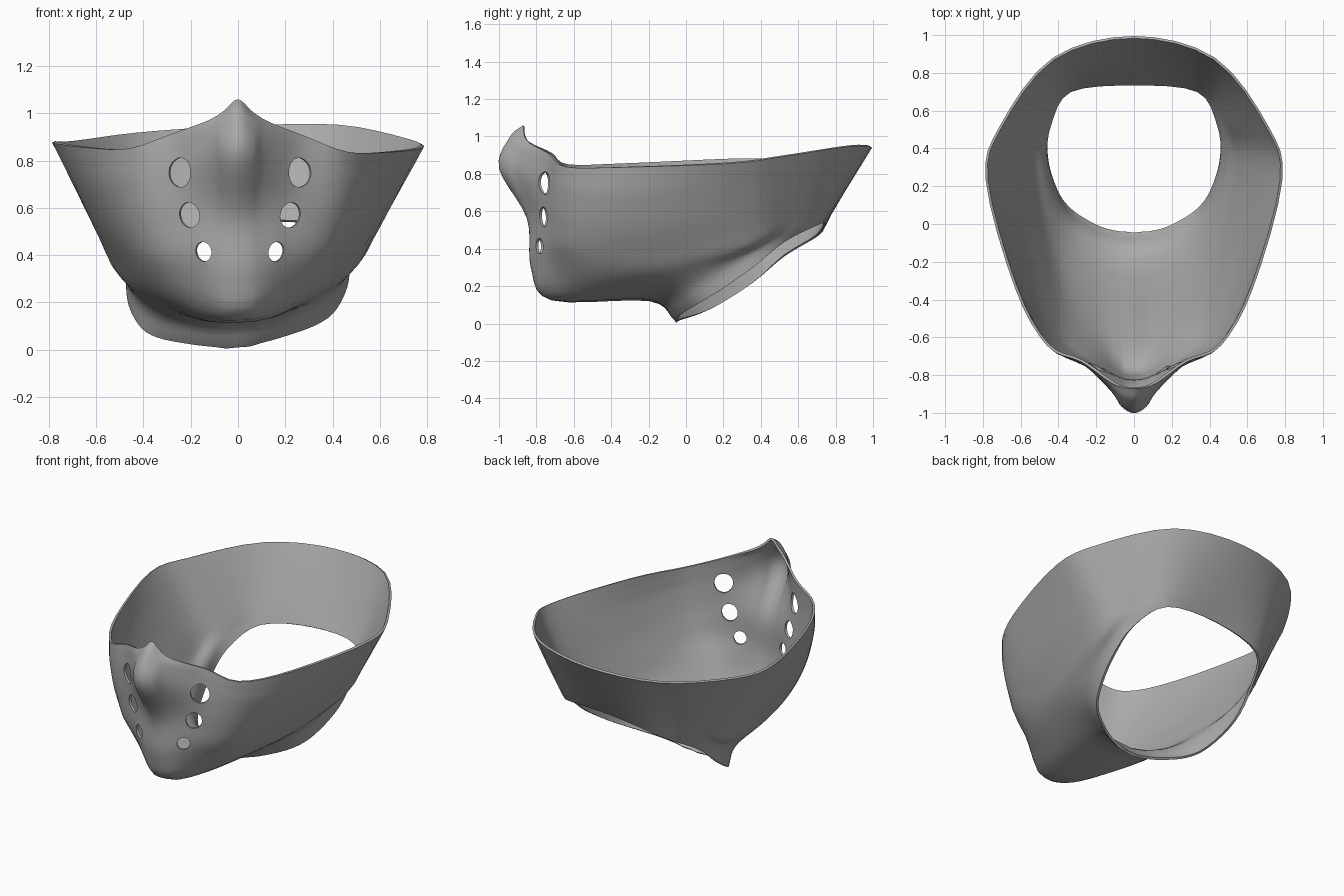
import bpy, bmesh, math
from mathutils import Vector

default = bpy.data.objects.get("Cube")
if default:
    bpy.data.objects.remove(default, do_unlink=True)

# Single plain colour
grey = bpy.data.materials.new("plain grey")
grey.use_nodes = True
COLOUR = (0.4, 0.4, 0.4, 1)
grey.diffuse_color = COLOUR
grey.node_tree.nodes["Principled BSDF"].inputs["Base Color"].default_value = COLOUR


def catmull(a, b, c, d, t):
    """Smooth point between b and c."""
    return b + 0.5 * t * (c - a + t * (2 * a - 5 * b + 4 * c - d + t * (3 * (b - c) + d - a)))


def smooth_open(pts, steps):
    ext = [2 * pts[0] - pts[1], *pts, 2 * pts[-1] - pts[-2]]
    out = [catmull(*ext[i:i + 4], s / steps) for i in range(len(pts) - 1) for s in range(steps)]
    return out + [pts[-1]]


def smooth_closed(pts, steps):
    n = len(pts)
    return [catmull(*(pts[(i + k) % n] for k in (-1, 0, 1, 2)), s / steps)
            for i in range(n) for s in range(steps)]


# Upper rim and neck opening, from front centre round the left side to back centre
rim = [(0, -.87, 1.06), (.06, -.865, 1.01), (.13, -.835, .967), (.28, -.73, .91), (.46, -.645, .845),
       (.63, -.34, .845), (.785, .23, .865), (.71, .52, .885), (.43, .88, .93), (0, .995, .94)]
neck = [(0, -.055, .01), (.05, -.05, .01), (.1, -.045, .02), (.2, -.015, .04), (.34, .07, .08),
        (.42, .18, .14), (.47, .36, .26), (.45, .53, .4), (.34, .71, .5), (0, .745, .535)]

# Face contours between them, front half only
bridge = [(0, -.94, 1), (.065, -.92, .96), (.125, -.865, .925), (.265, -.745, .85), (.46, -.645, .79), (.62, -.34, .77)]
nose = [(0, -1, .83), (.065, -.965, .82), (.115, -.89, .8), (.25, -.76, .73), (.46, -.64, .7), (.6, -.33, .67)]
lip = [(0, -.85, .56), (.05, -.843, .565), (.1, -.82, .57), (.21, -.765, .56), (.43, -.63, .53), (.55, -.28, .51)]
chin = [(0, -.83, .3), (.05, -.825, .305), (.1, -.805, .32), (.19, -.75, .35), (.39, -.58, .37), (.495, -.18, .38)]
jaw = [(0, -.72, .125), (.04, -.715, .125), (.08, -.7, .13), (.17, -.62, .155), (.35, -.41, .24), (.46, -.06, .295)]
throat = [(0, -.2, .125), (.05, -.2, .125), (.1, -.19, .125), (.2, -.15, .14), (.335, -.04, .18),
          (.425, .13, .235), (.48, .33, .34)]

# The back of the band runs almost straight from rim to neck
rows = [[Vector(p) for p in rim]]
for contour, blend in zip((bridge, nose, lip, chin, jaw, throat), (.1, .23, .43, .62, .78, .9)):
    row = [Vector(p) for p in contour]
    row += [Vector(a).lerp(Vector(b), blend) for a, b in zip(rim[len(row):], neck[len(row):])]
    rows.append(row)
rows.append([Vector(p) for p in neck])

# Mirror every contour into a ring, with the neck and back rim slightly askew
rings = []
for i, row in enumerate(rows):
    ring = row + [Vector((-p.x, p.y, p.z)) for p in row[-2:0:-1]]
    down = i / (len(rows) - 1)
    for p in ring:
        tilt = 0.1 * down ** 2 - 0.015 + 0.08 * max(0, p.y - 0.2) * (1 - down)
        p.z += tilt * p.x
    rings.append(smooth_closed(ring, 4))
columns = [smooth_open(list(col), 5) for col in zip(*rings)]

# Shell surface
bm = bmesh.new()
grid = [[bm.verts.new(p) for p in col] for col in columns]
for a, b in zip(grid, grid[1:] + grid[:1]):
    for k in range(len(a) - 1):
        bm.faces.new((a[k], a[k + 1], b[k + 1], b[k]))
mesh = bpy.data.meshes.new("mask_shell")
bm.to_mesh(mesh)
bm.free()
mesh.materials.append(grey)
shell = bpy.data.objects.new("mask_shell", mesh)
bpy.context.collection.objects.link(shell)
bpy.context.view_layer.objects.active = shell
shell.select_set(True)

solid = shell.modifiers.new("thickness", "SOLIDIFY")
solid.thickness = 0.014
solid.offset = -1
bpy.ops.object.modifier_apply(modifier=solid.name)

# Three breathing holes down each cheek: x, y, z, half width, half height, lean
holes = [(.255, -.765, .75, .055, .062, .1), (.215, -.77, .57, .047, .054, -.25),
         (.145, -.77, .415, .037, .042, -.35)]
for side in (1, -1):
    for x, y, z, wide, high, lean in holes:
        bpy.ops.mesh.primitive_cylinder_add(vertices=20, radius=1, depth=1, location=(side * x + 0.01, y, z))
        cutter = bpy.context.object
        cutter.name = "hole_cutter"
        cutter.hide_render = True
        cutter.scale = (wide, high, 0.2)
        cutter.rotation_euler = (math.pi / 2, -side * lean, side * 0.45)
        cut = shell.modifiers.new("breathing hole", "BOOLEAN")
        cut.operation = "DIFFERENCE"
        cut.solver = "EXACT"
        cut.object = cutter
        bpy.context.view_layer.objects.active = shell
        bpy.ops.object.modifier_apply(modifier=cut.name)
        bpy.data.objects.remove(cutter, do_unlink=True)

# Smooth shading with crisp rims
shell.select_set(True)
bpy.context.view_layer.objects.active = shell
bpy.ops.object.shade_smooth_by_angle(angle=math.radians(40))
